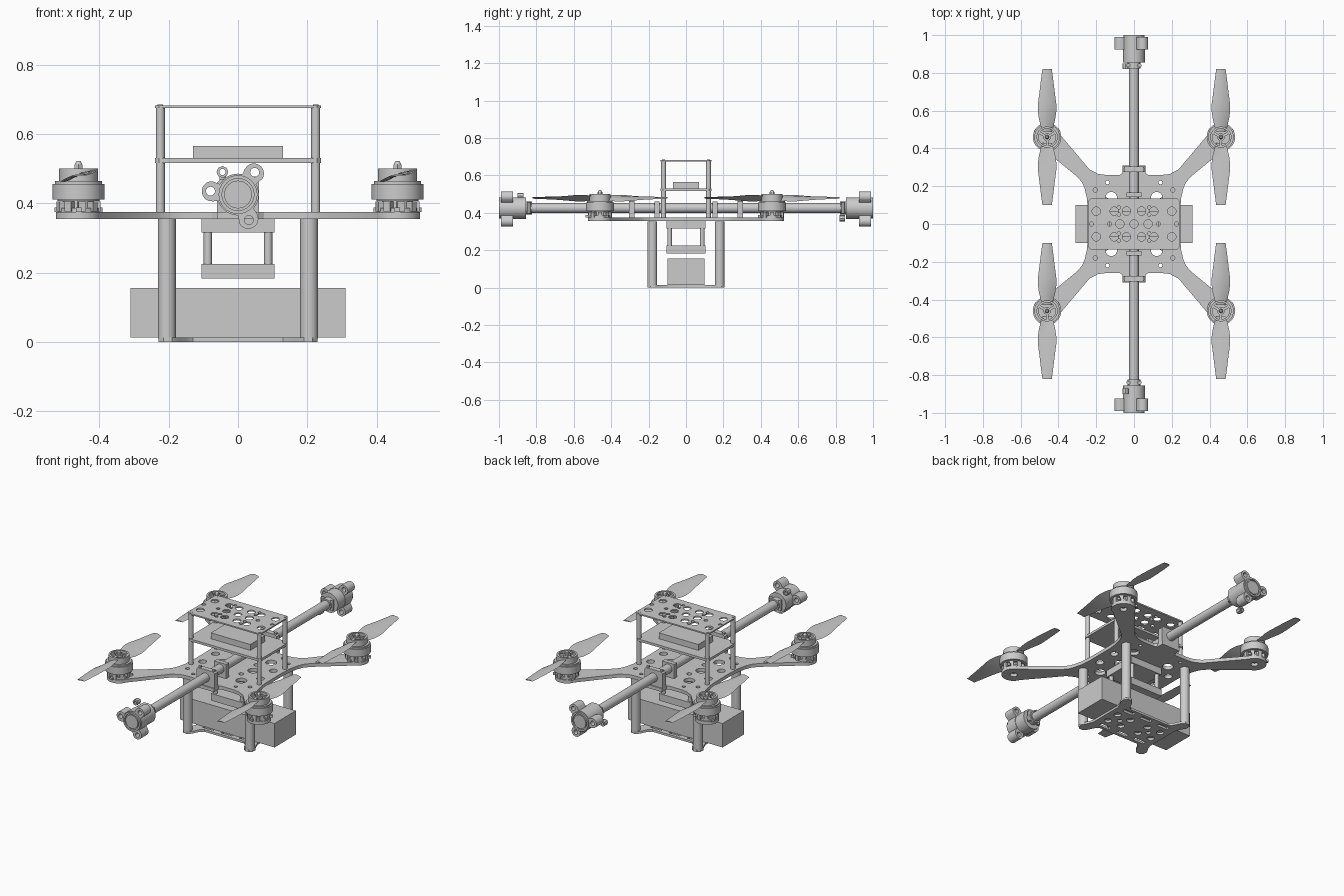
import bpy, bmesh
from math import sin, cos, pi, radians, sqrt
from mathutils import Matrix, Vector

if "Cube" in bpy.data.objects:
    bpy.data.objects.remove(bpy.data.objects["Cube"])

ALONG_Y = (pi / 2, 0, 0)


def add(name, bm, loc=(0, 0, 0), rot=(0, 0, 0)):
    me = bpy.data.meshes.new(name)
    bmesh.ops.recalc_face_normals(bm, faces=bm.faces)
    bm.to_mesh(me)
    bm.free()
    ob = bpy.data.objects.new(name, me)
    ob.location, ob.rotation_euler = loc, rot
    bpy.context.collection.objects.link(ob)
    return ob


def box(name, x, y, z, rot=0):
    """Box from (min, max) ranges, turned about the world z axis."""
    bm = bmesh.new()
    bmesh.ops.create_cube(bm, size=1)
    for v in bm.verts:
        v.co = Vector([(r[0] + r[1]) / 2 + c * (r[1] - r[0]) for c, r in zip(v.co, (x, y, z))])
    return add(name, bm, rot=(0, 0, rot))


def cyl(name, loc, r, h, rot=(0, 0, 0), n=32, r2=None):
    bm = bmesh.new()
    bmesh.ops.create_cone(bm, cap_ends=True, segments=n, radius1=r,
                          radius2=r if r2 is None else r2, depth=h)
    return add(name, bm, loc, rot)


def circle(x, y, r, n=24):
    return [(x + r * cos(2 * pi * i / n), y + r * sin(2 * pi * i / n)) for i in range(n)]


def plate(name, outline, holes, thick, loc, rot=(0, 0, 0)):
    """Flat filled outline with holes, centred on loc."""
    cu = bpy.data.curves.new(name, 'CURVE')
    cu.dimensions, cu.fill_mode, cu.extrude = '2D', 'BOTH', thick / 2
    for pts in [outline] + holes:
        sp = cu.splines.new('POLY')
        sp.points.add(len(pts) - 1)
        for p, (x, y) in zip(sp.points, pts):
            p.co = (x, y, 0, 1)
        sp.use_cyclic_u = True
    ob = bpy.data.objects.new(name, cu)
    ob.location, ob.rotation_euler = loc, rot
    bpy.context.collection.objects.link(ob)
    bpy.ops.object.select_all(action='DESELECT')
    ob.select_set(True)
    bpy.context.view_layer.objects.active = ob
    bpy.ops.object.convert(target='MESH')
    return bpy.context.object


def mirror4(q):
    return (q + [(x, -y) for x, y in reversed(q)] + [(-x, -y) for x, y in q]
            + [(-x, y) for x, y in reversed(q)])


def holes4(spec, n=20):
    """Circular holes repeated in all four quadrants (no duplicates on the axes)."""
    pts = {(sx * x + 0.0, sy * y + 0.0, r) for x, y, r in spec for sx in (1, -1) for sy in (1, -1)}
    return [circle(x, y, r, n) for x, y, r in sorted(pts)]


corners = [(sx, sy) for sx in (1, -1) for sy in (1, -1)]

# main X-shaped frame plate
pad = [(0.46 + 0.065 * cos(radians(a)), 0.46 + 0.065 * sin(radians(a))) for a in range(160, -71, -10)]
frame = ([(0.06, 0.31), (0.06, 0.27), (0.075, 0.26), (0.15, 0.26), (0.19, 0.265), (0.235, 0.288)] + pad
         + [(0.30, 0.25), (0.275, 0.22), (0.262, 0.19), (0.25, 0.14), (0.245, 0.08)])
plate("frame_plate", mirror4(frame), holes4([
    (0.12, 0.14, 0.03), (0.1, 0, 0.03), (0.19, 0.06, 0.022), (0.205, 0.18, 0.011),
    (0.07, 0.07, 0.014), (0.46, 0.46, 0.02), (0.14, 0.22, 0.01)]), 0.02, (0, 0, 0.365))

# bottom tray with rounded ears
tray = [(0.13, 0.13), (0.15, 0.145), (0.172, 0.19), (0.19, 0.206), (0.215, 0.206), (0.229, 0.19),
        (0.23, 0.165), (0.212, 0.135), (0.2, 0.1)]
slots = [[(x - 0.035, y - 0.012), (x + 0.035, y - 0.012), (x + 0.035, y + 0.012), (x - 0.035, y + 0.012)]
         for x in (-0.12, 0, 0.12) for y in (-0.1, 0.1)]
plate("bottom_tray", mirror4(tray), slots + holes4([(0.06, 0.04, 0.02), (0.15, 0.04, 0.02), (0.1, 0, 0.014)]),
      0.013, (0, 0, 0.0065))

# upper decks: plain middle deck, perforated top deck
deck = [(0.228, 0.136), (0.24, 0.124)]
plate("middle_deck", mirror4(deck), [], 0.014, (0, 0, 0.523))
plate("top_deck", mirror4(deck), holes4([
    (0.2, 0.068, 0.022), (0.105, 0.068, 0.022), (0.04, 0.068, 0.022), (0.075, 0, 0.022), (0, 0, 0.022),
    (0.13, 0, 0.011), (0.225, 0, 0.011), (0.08, 0.05, 0.009), (0.08, 0.088, 0.009)]), 0.008, (0, 0, 0.678))

# boxes: battery, controller, sensor mount
box("battery", (-0.31, 0.31), (-0.1, 0.1), (0.013, 0.155))
box("controller", (-0.13, 0.13), (-0.07, 0.07), (0.53, 0.565))
box("sensor_mount_top", (-0.105, 0.105), (-0.105, 0.105), (0.315, 0.355))
box("sensor_mount_base", (-0.105, 0.105), (-0.105, 0.105), (0.183, 0.225))

# posts
for sx, sy in corners:
    cyl("lower_leg", (sx * 0.205, sy * 0.18, 0.182), 0.026, 0.345)
    cyl("deck_post", (sx * 0.224, sy * 0.12, 0.525), 0.013, 0.3, n=20)
    cyl("sensor_post", (sx * 0.087, sy * 0.087, 0.27), 0.012, 0.09, n=16)
    cyl("leg_screw", (sx * 0.224, sy * 0.12, 0.68), 0.008, 0.008, n=12)

# long cross pole with clamps
cyl("pole", (0, 0, 0.425), 0.026, 1.74, ALONG_Y)
for s in (1, -1):
    plate("pole_clamp", [(-0.06, -0.05), (0.06, -0.05), (0.06, 0.035), (0.05, 0.045), (-0.05, 0.045), (-0.06, 0.035)],
          [circle(0, 0, 0.026)], 0.03, (0, s * 0.29, 0.425), ALONG_Y)
    box("inner_clamp", (-0.04, 0.04), (s * 0.155 - 0.013, s * 0.155 + 0.013), (0.375, 0.46))
    for x in (-0.045, 0.045):
        cyl("clamp_screw", (x, s * 0.29, 0.472), 0.009, 0.01, n=12)


# three-lobed pole end heads
def lobe_radius(t, core=0.06, d=0.076, rl=0.029):
    r = core
    for a in (53, 173, 293):
        da = abs((t - radians(a) + pi) % (2 * pi) - pi)
        if d * sin(da) < rl and da < pi / 2:
            r = max(r, d * cos(da) + sqrt(rl * rl - (d * sin(da)) ** 2))
    return r


N = 120
head = [(lobe_radius(2 * pi * i / N) * cos(2 * pi * i / N), lobe_radius(2 * pi * i / N) * sin(2 * pi * i / N))
        for i in range(N)]
lobe_holes = [circle(0.08 * cos(radians(a)), 0.08 * sin(radians(a)), 0.013, 16) for a in (53, 173, 293)]
for s in (1, -1):
    plate("end_head", head, lobe_holes, 0.066, (0, s * 0.957, 0.425), ALONG_Y)
    plate("end_rim", circle(0, 0, 0.056, 32), [circle(0, 0, 0.046, 32)], 0.02, (0, s * 0.99, 0.425), ALONG_Y)
    cyl("end_core", (0, s * 0.98, 0.425), 0.04, 0.036, ALONG_Y)
    cyl("end_neck", (0, s * 0.89, 0.425), 0.058, 0.07, ALONG_Y)
    cyl("end_collar", (0, s * 0.84, 0.425), 0.034, 0.035, ALONG_Y)
    for x in (-0.03, 0.03):
        cyl("collar_bolt", (x, s * 0.84, 0.425), 0.01, 0.06, n=12)
    # clamping nut
    kz, ky = (0.37, 0.835) if s > 0 else (0.49, -0.885)
    plate("end_nut", circle(0, 0, 0.017, 8), [circle(0, 0, 0.009, 12)], 0.03, (-0.045, ky, kz), ALONG_Y)


# two-bladed twisted propeller
def propeller(loc):
    bm = bmesh.new()
    stations = [(0.03, 0.055, 24), (0.06, 0.075, 24), (0.10, 0.094, 22), (0.14, 0.104, 18), (0.17, 0.102, 15),
                (0.24, 0.082, 11), (0.31, 0.064, 8), (0.36, 0.05, 6)]
    for turn in (0, pi):
        m = Matrix.Rotation(turn, 4, 'Z')
        rings = []
        for y, w, p in stations:
            p = radians(p)
            sec = [(-w / 2, 0), (-w / 6, 0.006), (w / 4, 0.005), (w / 2, 0), (w / 4, 0.001), (-w / 6, 0.001)]
            rings.append([bm.verts.new(m @ Vector((u * cos(p) + v * sin(p), y, -u * sin(p) + v * cos(p))))
                          for u, v in sec])
        for a, b in zip(rings, rings[1:]):
            for i in range(6):
                bm.faces.new((a[i], a[i - 1], b[i - 1], b[i]))
        bm.faces.new(rings[0])
        bm.faces.new(rings[-1])
    add("propeller", bm, loc)


# motors
for sx, sy in corners:
    x, y = sx * 0.46, sy * 0.46
    cyl("motor_base", (x, y, 0.38), 0.058, 0.012)
    cyl("motor_stator", (x, y, 0.393), 0.045, 0.04)
    for i in range(9):
        a = 2 * pi * i / 9
        coil = box("motor_coil", (0.038, 0.063), (-0.011, 0.011), (0.376, 0.405), a)
        coil.location = (x, y, 0)
    for i in range(3):
        foot = box("motor_foot", (0.05, 0.076), (-0.008, 0.008), (0.375, 0.387), 2 * pi * i / 3 + pi / 6)
        foot.location = (x, y, 0)
    plate("motor_bell", circle(0, 0, 0.075, 36), [circle(0, 0, 0.06, 36)], 0.045, (x, y, 0.433))
    cyl("motor_bell_floor", (x, y, 0.427), 0.061, 0.04)
    plate("motor_bell_rim", circle(0, 0, 0.068, 36), [circle(0, 0, 0.05, 36)], 0.01, (x, y, 0.459))
    plate("motor_cap_ring", circle(0, 0, 0.056, 36), [circle(0, 0, 0.045, 36)], 0.04, (x, y, 0.48))
    for i in range(3):
        spoke = box("motor_spoke", (0, 0.05), (-0.007, 0.007), (0.485, 0.497), 2 * pi * i / 3 + pi / 6)
        spoke.location = (x, y, 0)
    cyl("propeller_hub", (x, y, 0.472), 0.02, 0.056, n=24)
    cyl("propeller_nut", (x, y, 0.506), 0.013, 0.012, n=6)
    cyl("propeller_tip", (x, y, 0.516), 0.011, 0.01, n=16, r2=0.006)
    propeller((x, y, 0.478))

# smooth round sides, keep hard edges
bpy.ops.object.select_all(action='SELECT')
bpy.context.view_layer.objects.active = bpy.context.selected_objects[0]
bpy.ops.object.shade_smooth_by_angle(angle=radians(30))
